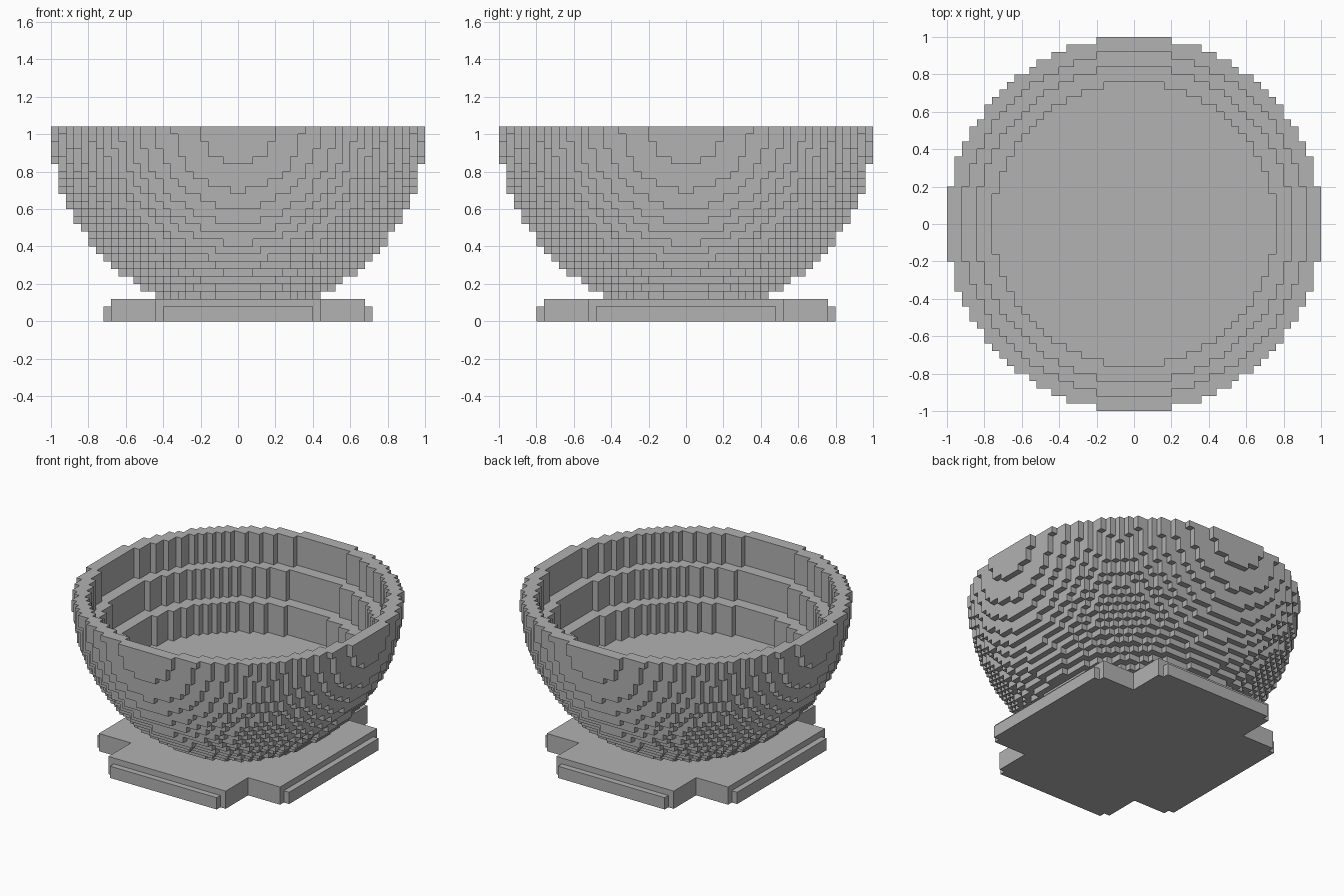
import bpy
import bmesh
from mathutils import Vector

cube = bpy.data.objects.get("Cube")
if cube:
    bpy.data.objects.remove(cube, do_unlink=True)

UNIT = 0.04      # edge of one block
HALF = 25        # blocks from the axis to the rim
RIM_Z = 1.04

grey = bpy.data.materials.new("stone grey")
grey.use_nodes = True
grey.diffuse_color = (0.445, 0.445, 0.445, 1)
grey.node_tree.nodes["Principled BSDF"].inputs["Base Color"].default_value = grey.diffuse_color


def build_blocks(name, layers, is_solid):
    """Make a blocky shell from a rule that takes block centres."""
    span = range(-HALF, HALF)
    solid = {(i, j, k) for i in span for j in span for k in layers
             if is_solid(*((n + 0.5) * UNIT for n in (i, j, k)))}
    bm = bmesh.new()
    corners = {}

    def corner(p):
        key = tuple(round(c) for c in p)
        if key not in corners:
            corners[key] = bm.verts.new(Vector(key) * UNIT)
        return corners[key]

    for cell in solid:
        for axis in range(3):
            for sign in (-1, 1):
                step = Vector((0, 0, 0))
                step[axis] = sign
                if tuple(int(a + b) for a, b in zip(cell, step)) in solid:
                    continue
                # Exposed side: a square wound outwards
                u = Vector((0, 0, 0))
                u[(axis + 1) % 3] = 0.5
                v = step.cross(u)
                mid = Vector(cell) + Vector((0.5, 0.5, 0.5)) + step / 2
                bm.faces.new([corner(mid + a * u + b * v) for a, b in
                              ((-1, -1), (1, -1), (1, 1), (-1, 1))])
    mesh = bpy.data.meshes.new(name)
    bm.to_mesh(mesh)
    bm.free()
    mesh.materials.append(grey)
    obj = bpy.data.objects.new(name, mesh)
    bpy.context.collection.objects.link(obj)
    return obj


# Bowl: half a ball, hollowed by three round steps of (radius, floor height)
STEPS = ((0.92, 0.84), (0.84, 0.64), (0.76, 0.44))


def in_bowl(x, y, z):
    r2 = x * x + y * y
    if r2 + (z - RIM_Z) ** 2 > 1:
        return False
    return not any(r2 < r * r and z > floor for r, floor in STEPS)


# Foot: a slab with notched corners, and a lower lip along each of its sides
SLAB = ((0.68, 0.52, 0.12), (0.44, 0.76, 0.12))
LIPS = ((0.72, 0.48, 0.08), (0.40, 0.80, 0.08))


def in_foot(x, y, z):
    return any(abs(x) < w and abs(y) < d and z < h for w, d, h in SLAB + LIPS)


build_blocks("bowl", range(3, 26), in_bowl)
build_blocks("foot", range(0, 3), in_foot)
